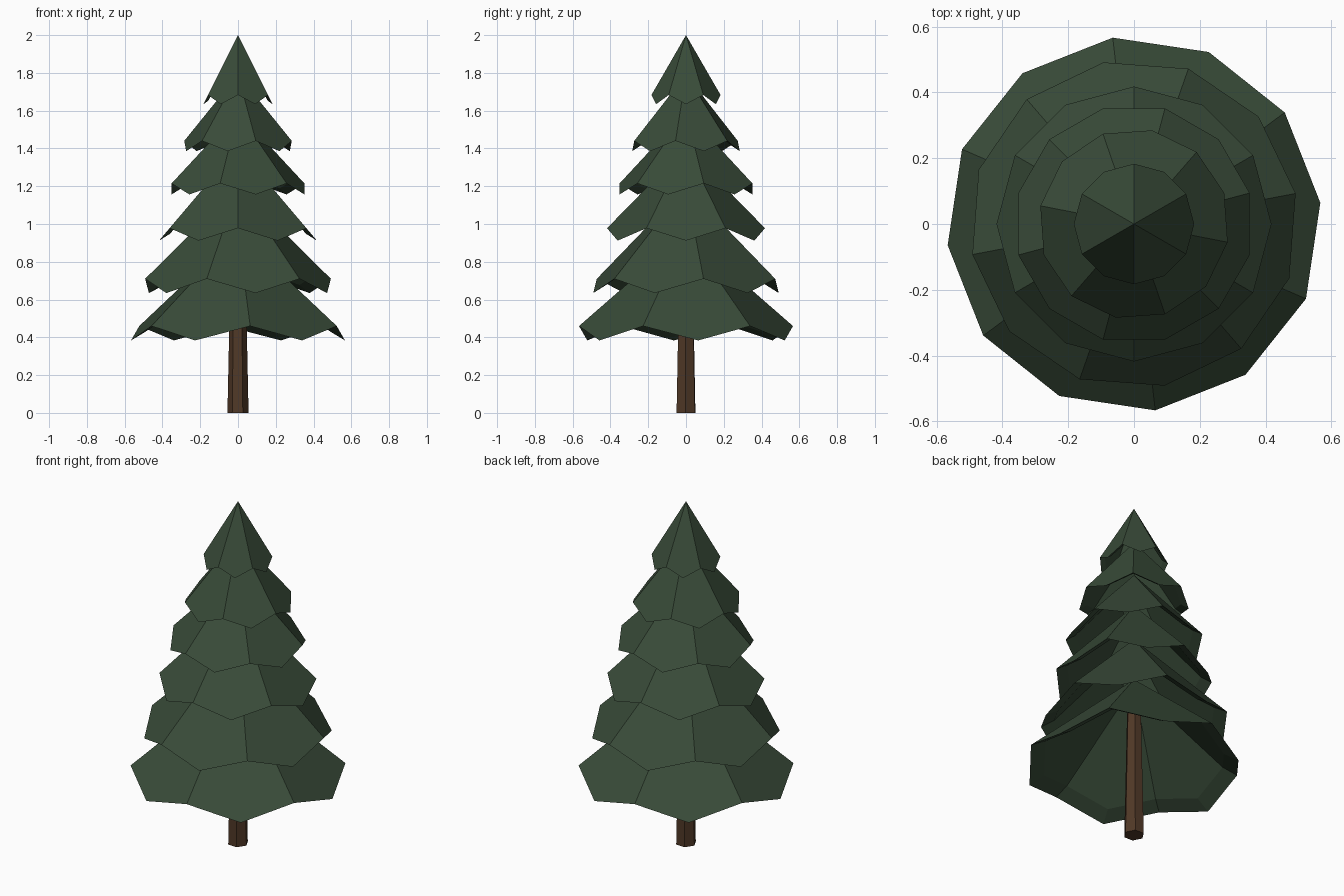
import bpy, bmesh
from math import cos, sin, radians

cube = bpy.data.objects.get("Cube")
if cube:
    bpy.data.objects.remove(cube, do_unlink=True)


def make_material(name, rgb):
    mat = bpy.data.materials.new(name)
    mat.use_nodes = True
    color = (*rgb, 1)
    mat.diffuse_color = color
    bsdf = mat.node_tree.nodes["Principled BSDF"]
    bsdf.inputs["Base Color"].default_value = color
    bsdf.inputs["Roughness"].default_value = 0.9
    return mat


def add_object(name, bm, mat):
    bmesh.ops.recalc_face_normals(bm, faces=bm.faces)
    mesh = bpy.data.meshes.new(name)
    bm.to_mesh(mesh)
    bm.free()
    mesh.materials.append(mat)
    obj = bpy.data.objects.new(name, mesh)
    bpy.context.collection.objects.link(obj)


def ring(bm, radius, ridge_z, slope, turn):
    """Twelve points: ridge ends alternate with lower points at face middles."""
    drop = radius * (1 - cos(radians(30))) * slope
    return [bm.verts.new((radius * cos(radians(turn + 30 * i)),
                          radius * sin(radians(turn + 30 * i)),
                          ridge_z - drop * (i % 2))) for i in range(12)]


def apex(bm, radius, ridge_z, slope):
    return bm.verts.new((0, 0, ridge_z + radius * cos(radians(30)) * slope))


def make_tier(name, radius, ridge_z, slope, turn, mat):
    """Hollow six-sided pyramid with pointed skirt and a turned-in lip."""
    bm = bmesh.new()
    rings = []
    for r, z in ((radius, ridge_z), (radius * 0.86, ridge_z + radius * 0.065)):
        points = ring(bm, r, z, slope, turn)
        top = apex(bm, r, z, slope)
        for i in range(0, 12, 2):
            bm.faces.new((top, points[i], points[i + 1], points[(i + 2) % 12]))
        rings.append(points)
    outer, inner = rings
    for i in range(12):
        j = (i + 1) % 12
        bm.faces.new((outer[i], inner[i], inner[j], outer[j]))
    add_object(name, bm, mat)


needle_green = make_material("needle_green", (0.04, 0.07, 0.04))
bark_brown = make_material("bark_brown", (0.08, 0.04, 0.02))

# Branch tiers from bottom to top: radius, ridge height, slope, turn
tiers = [
    (0.57, 0.46, 1.0, 36.5),
    (0.50, 0.71, 1.13, 10.7),
    (0.418, 0.978, 1.18, 30),
    (0.364, 1.215, 1.2, 15),
    (0.29, 1.44, 1.4, 49),
    (0.183, 1.683, 2.0, 30),
]
for n, (radius, z, slope, turn) in enumerate(tiers, 1):
    make_tier(f"branch_tier_{n}", radius, z, slope, turn, needle_green)

# Tapered six-sided trunk
bm = bmesh.new()
rows = [[bm.verts.new((r * cos(radians(60 * i - 3)), r * sin(radians(60 * i - 3)), z))
         for i in range(6)] for r, z in ((0.056, 0), (0.04, 0.75))]
bm.faces.new(rows[0])
bm.faces.new(rows[1])
for i in range(6):
    j = (i + 1) % 6
    bm.faces.new((rows[0][i], rows[0][j], rows[1][j], rows[1][i]))
add_object("trunk", bm, bark_brown)
